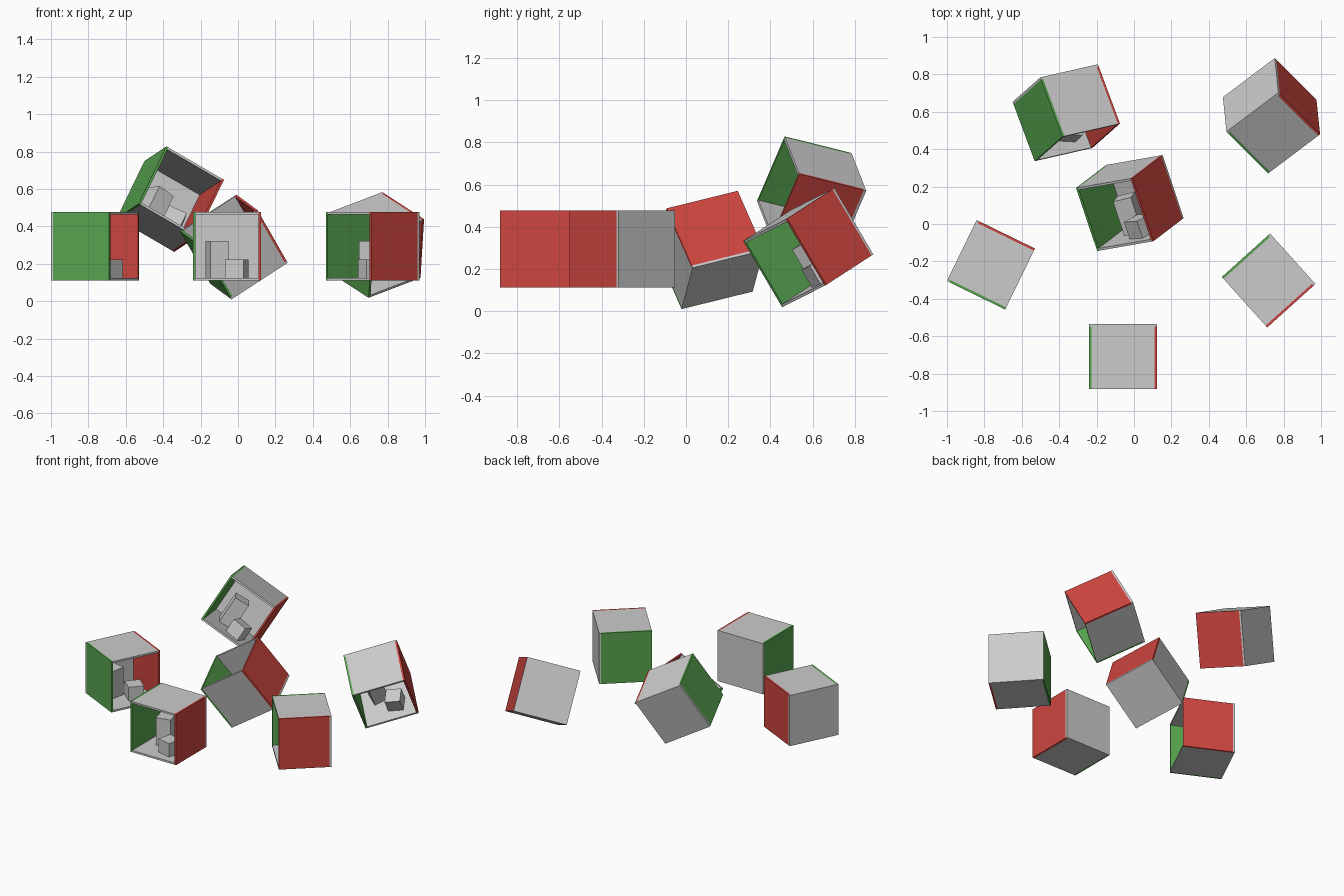
import bpy
from math import cos, sin, radians
from mathutils import Matrix, Vector

if "Cube" in bpy.data.objects:
    bpy.data.objects.remove(bpy.data.objects["Cube"])

W, D, H, T = 0.363, 0.347, 0.365, 0.013   # room width, depth, height, wall thickness


def colour(name, rgb):
    m = bpy.data.materials.new(name)
    m.diffuse_color = (*rgb, 1)
    m.use_nodes = True
    m.node_tree.nodes["Principled BSDF"].inputs["Base Color"].default_value = m.diffuse_color
    return m


GREEN = colour("green", (0.10, 0.38, 0.08))
RED = colour("red", (0.62, 0.06, 0.05))


def block(name, room, centre, size, turn=0, mat=None):
    bpy.ops.mesh.primitive_cube_add(size=1)
    o = bpy.context.object
    o.name = name
    o.matrix_world = (room @ Matrix.Translation(centre)
                      @ Matrix.Rotation(radians(turn), 4, 'Z')
                      @ Matrix.Diagonal((*size, 1)))
    if mat:
        o.data.materials.append(mat)


def frame(centre, x_dir, up_dir):
    # orientation from the green-to-red direction and the ceiling direction
    x = Vector(x_dir).normalized()
    y = Vector(up_dir).cross(x).normalized()
    z = x.cross(y)
    rot = Matrix((x, y, z)).transposed().to_4x4()
    return Matrix.Translation(centre) @ rot


def open_room(room):
    wd = D - T
    # side walls, mirrored
    for name, s, mat in (("green_wall", -1, GREEN), ("red_wall", 1, RED)):
        block(name, room, (s * (W - T) / 2, -T / 2, 0), (T, wd, H), 0, mat)
    # floor and ceiling between the walls
    for name, s in (("floor", -1), ("ceiling", 1)):
        block(name, room, (0, -T / 2, s * (H - T) / 2), (W - 2 * T, wd, T))
    block("back_wall", room, (0, (D - T) / 2, 0), (W, T, H))
    # two blocks standing on the floor
    base = -H / 2 + T
    block("tall_block", room, (-0.052, 0.045, base + 0.0985), (0.103, 0.103, 0.197), 15)
    block("short_block", room, (0.052, -0.06, base + 0.049), (0.103, 0.103, 0.098), -15)


def flat(deg):
    return (cos(radians(deg)), sin(radians(deg)), 0)


# three upright rooms, then three tumbled ones
UP = (0, 0, 1)
for centre, x_dir, up_dir in (
        ((-0.058, -0.708, 0.294), flat(0), UP),
        ((-0.765, -0.218, 0.294), flat(64), UP),
        ((0.720, -0.302, 0.294), flat(-48), UP),
        ((-0.022, 0.112, 0.290), (0.83, 0.145, 0.54), (-0.32, 0.92, 0.22)),
        ((-0.362, 0.595, 0.546), (0.848, 0.193, -0.493), (0.39, 0.356, 0.849)),
        ((0.735, 0.579, 0.301), (0.275, 0.207, 0.105), (0.018, -0.19, 0.32))):
    open_room(frame(centre, x_dir, up_dir))
